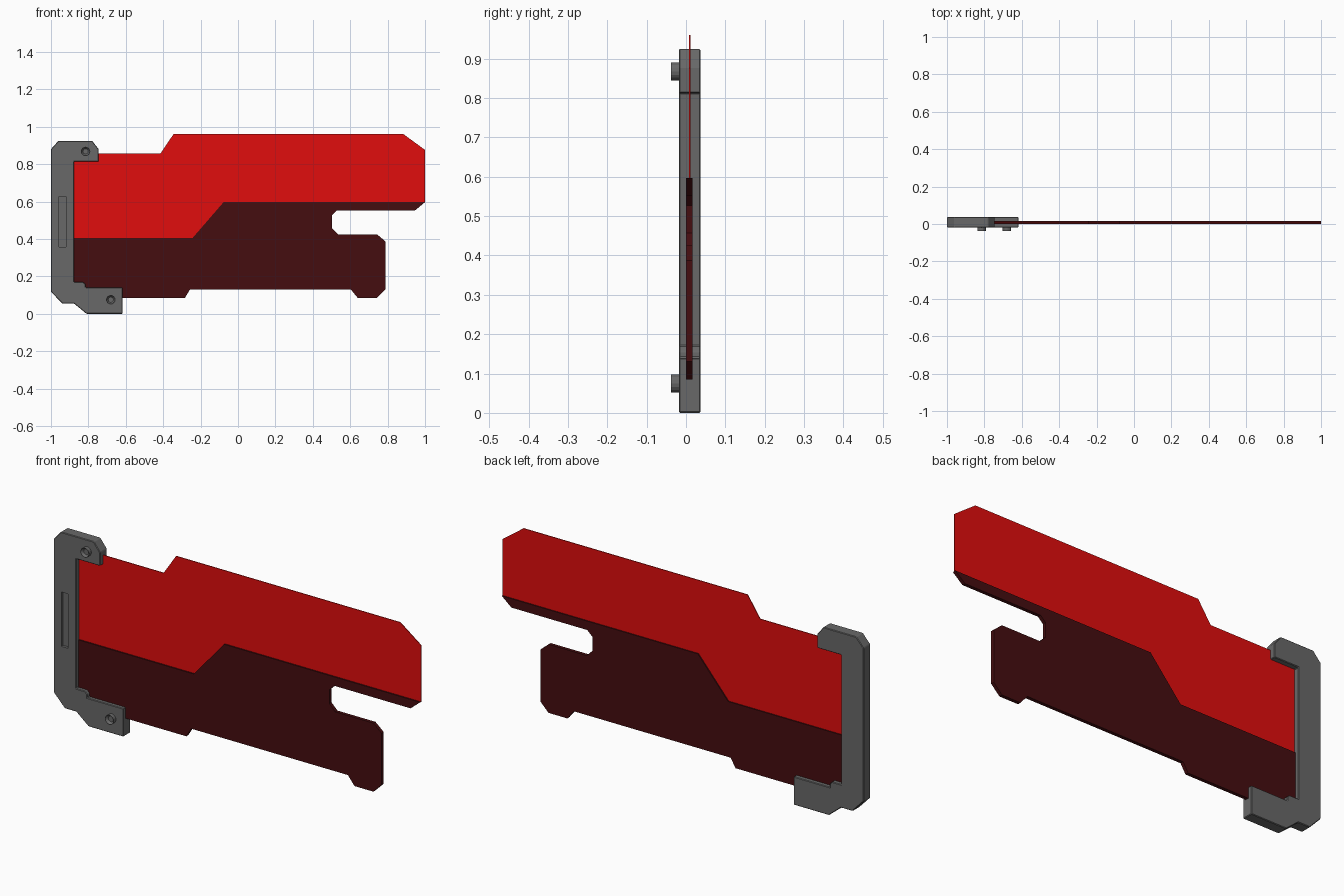
import bpy, bmesh, math
from mathutils import Matrix

if "Cube" in bpy.data.objects:
    bpy.data.objects.remove(bpy.data.objects["Cube"])


def material(name, rgb):
    m = bpy.data.materials.new(name)
    m.diffuse_color = (*rgb, 1)
    m.use_nodes = True
    m.node_tree.nodes["Principled BSDF"].inputs["Base Color"].default_value = m.diffuse_color
    return m


def add_object(name, bm, mat=None):
    bmesh.ops.recalc_face_normals(bm, faces=bm.faces)
    me = bpy.data.meshes.new(name)
    bm.to_mesh(me)
    bm.free()
    ob = bpy.data.objects.new(name, me)
    bpy.context.collection.objects.link(ob)
    if mat:
        me.materials.append(mat)
    return ob


def plate(name, profile, y0, y1, mat=None):
    """Extrude an x-z outline from y0 to y1."""
    bm = bmesh.new()
    face = bm.faces.new([bm.verts.new((x, y0, z)) for x, z in profile])
    out = bmesh.ops.extrude_face_region(bm, geom=[face])
    for v in out["geom"]:
        if isinstance(v, bmesh.types.BMVert):
            v.co.y = y1
    return add_object(name, bm, mat)


def pin(name, x, z, mat):
    """Round screw head with a sunken socket on the front."""
    bm = bmesh.new()
    rot = Matrix.Translation((x, -0.024, z)) @ Matrix.Rotation(math.pi / 2, 4, 'X')
    bmesh.ops.create_cone(bm, cap_ends=True, segments=16, radius1=0.023,
                          radius2=0.023, depth=0.028, matrix=rot)
    front = min(bm.faces, key=lambda f: f.calc_center_median().y)
    bmesh.ops.inset_region(bm, faces=[front], thickness=0.009)
    for v in front.verts:
        v.co.y += 0.012
    return add_object(name, bm, mat)


grey = material("dark_grey", (0.14, 0.14, 0.14))
red = material("bright_red", (0.75, 0.004, 0.004))
maroon = material("dark_red", (0.06, 0.004, 0.005))

# Bracket frame on the left, with a shallow slot in its front
frame = plate("bracket_frame", [
    (-1, 0.88), (-0.96, 0.925), (-0.78, 0.925), (-0.745, 0.88), (-0.745, 0.813),
    (-0.877, 0.813), (-0.877, 0.17), (-0.828, 0.17), (-0.815, 0.157), (-0.815, 0.14),
    (-0.617, 0.14), (-0.617, 0), (-0.81, 0), (-0.877, 0.055), (-0.94, 0.055),
    (-1, 0.118)], -0.018, 0.037, grey)
slot = plate("slot_cutter", [(-0.957, 0.358), (-0.92, 0.358), (-0.92, 0.628),
                             (-0.957, 0.628)], -0.05, -0.004, grey)
slot.hide_render = True
slot.hide_set(True)
bevel = frame.modifiers.new("edge_bevel", 'BEVEL')
bevel.width = 0.003
bevel.segments = 1
cut = frame.modifiers.new("slot", 'BOOLEAN')
cut.operation = 'DIFFERENCE'
cut.solver = 'EXACT'
cut.object = slot

# Screw heads
pin("upper_screw", -0.815, 0.868, grey)
pin("lower_screw", -0.68, 0.075, grey)

# Thin upper panel
plate("upper_panel", [
    (-0.9, 0.405), (-0.243, 0.405), (-0.077, 0.597), (1, 0.597), (1, 0.876),
    (0.885, 0.96), (-0.345, 0.96), (-0.414, 0.858), (-0.9, 0.858)],
    0.007, 0.011, red)

# Thicker lower panel with the notch and feet
plate("lower_panel", [
    (-0.9, 0.405), (-0.243, 0.405), (-0.077, 0.597), (1, 0.597), (0.947, 0.553),
    (0.53, 0.553), (0.502, 0.527), (0.502, 0.457), (0.534, 0.425), (0.743, 0.425),
    (0.788, 0.387), (0.788, 0.13), (0.743, 0.085), (0.64, 0.085), (0.603, 0.13),
    (-0.257, 0.13), (-0.284, 0.085), (-0.9, 0.085)], 0.0, 0.017, maroon)
